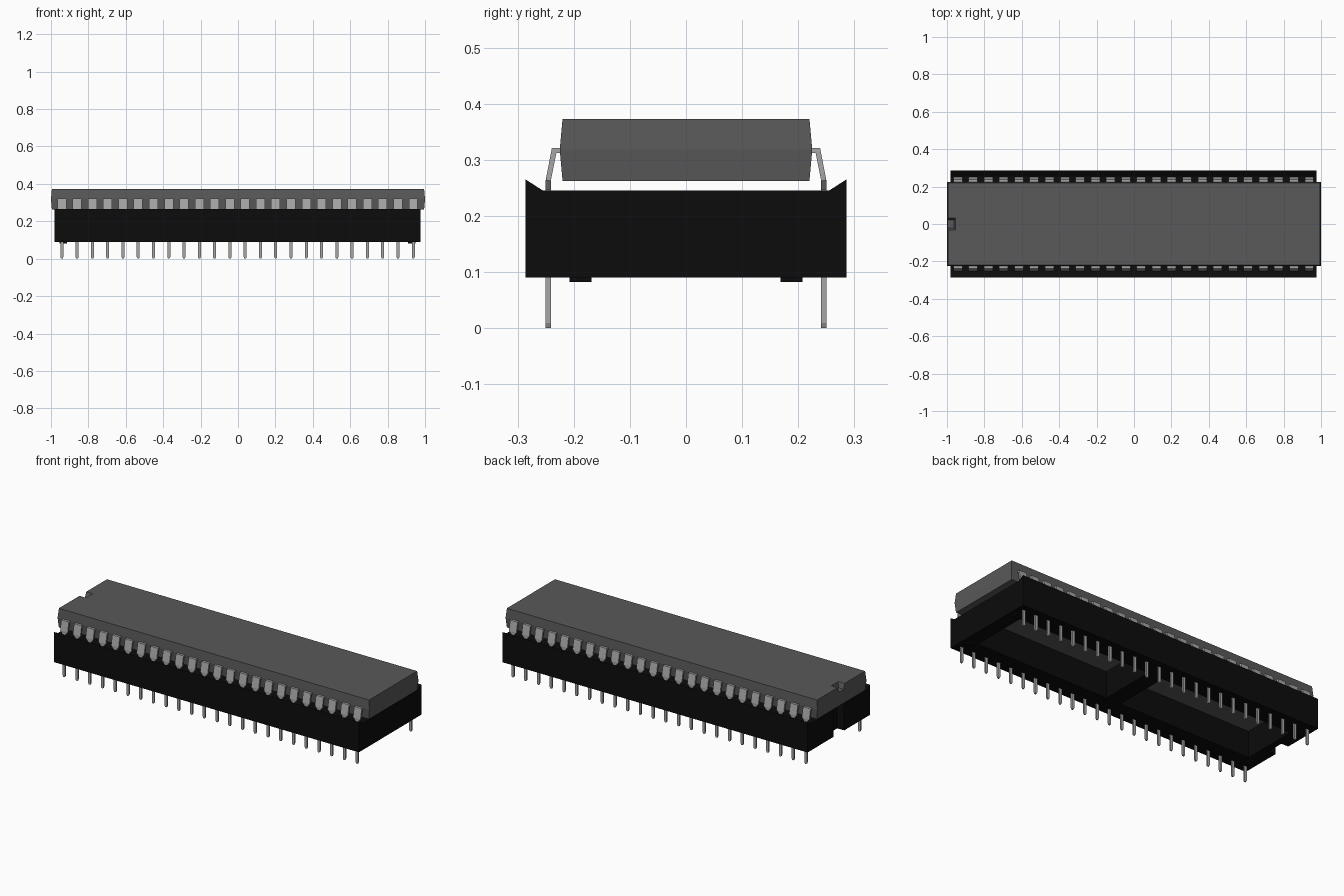
import bpy, bmesh, math
from mathutils import Vector

cube = bpy.data.objects.get("Cube")
if cube:
    bpy.data.objects.remove(cube, do_unlink=True)


def material(name, value, rough):
    m = bpy.data.materials.new(name)
    m.use_nodes = True
    col = (value, value, value, 1)
    m.diffuse_color = col
    bsdf = next(n for n in m.node_tree.nodes if n.type == 'BSDF_PRINCIPLED')
    bsdf.inputs["Base Color"].default_value = col
    bsdf.inputs["Roughness"].default_value = rough
    return m


CHIP = material("chip grey", 0.1, 0.6)
SOCKET = material("socket black", 0.0035, 0.6)
METAL = material("pin metal", 0.38, 0.5)


def loft(bm, rings):
    """Skin equal-sized rings of points and cap both ends."""
    loops = [[bm.verts.new(p) for p in ring] for ring in rings]
    n = len(loops[0])
    for a, b in zip(loops, loops[1:]):
        for i in range(n):
            bm.faces.new((a[i], a[(i + 1) % n], b[(i + 1) % n], b[i]))
    bm.faces.new(loops[0][::-1])
    bm.faces.new(loops[-1])


def rect(cx, cy, hx, hy, z):
    return [(cx + sx * hx, cy + sy * hy, z)
            for sx, sy in ((-1, -1), (1, -1), (1, 1), (-1, 1))]


def box(bm, x0, x1, y0, y1, z0, z1):
    cx, cy, hx, hy = (x0 + x1) / 2, (y0 + y1) / 2, (x1 - x0) / 2, (y1 - y0) / 2
    loft(bm, [rect(cx, cy, hx, hy, z0), rect(cx, cy, hx, hy, z1)])


def finish(bm, name, mat):
    bmesh.ops.recalc_face_normals(bm, faces=bm.faces)
    me = bpy.data.meshes.new(name)
    bm.to_mesh(me)
    bm.free()
    me.materials.append(mat)
    ob = bpy.data.objects.new(name, me)
    bpy.context.collection.objects.link(ob)
    return ob


# Chip body with drafted sides, and the orientation notch in its -x end
bm = bmesh.new()
loft(bm, [rect(0, 0, 0.995, 0.220, 0.262),
          rect(0, 0, 1.000, 0.225, 0.318),
          rect(0, 0, 0.995, 0.220, 0.373)])
chip = finish(bm, "chip_body", CHIP)

bm = bmesh.new()
loft(bm, [rect(-1.0, 0, 0.038, 0.022, 0.343),
          rect(-1.0, 0, 0.046, 0.032, 0.374),
          rect(-1.0, 0, 0.046, 0.032, 0.400)])
cutter = finish(bm, "notch_cutter", CHIP)
cutter.hide_render = True
mod = chip.modifiers.new("notch", 'BOOLEAN')
mod.operation = 'DIFFERENCE'
mod.solver = 'EXACT'
mod.object = cutter
bpy.context.view_layer.objects.active = chip
bpy.ops.object.modifier_apply(modifier="notch")
bpy.data.objects.remove(cutter, do_unlink=True)

# Socket: two side rails with raised lips, grooved end wall, plain end wall, bar
X0, X1, WIN = -0.98, 0.976, 0.165
Z0, Z1 = 0.09, 0.245
bm = bmesh.new()
rail = [(WIN, Z0), (0.286, Z0), (0.286, 0.265), (0.255, Z1), (WIN, Z1)]
for s in (-1, 1):
    loft(bm, [[(x, s * y, z) for y, z in rail] for x in (X0, X1)])
box(bm, 0.895, X1, -WIN, WIN, Z0, Z1)
box(bm, -0.05, 0.045, -WIN, WIN, Z0, Z1)
groove = [(-0.897, -WIN), (-0.897, WIN), (X0, WIN), (X0, 0.05),
          (X0 + 0.045, 0.05), (X0 + 0.045, -0.05), (X0, -0.05), (X0, -WIN)]
loft(bm, [[(x, y, z) for x, y in groove] for z in (Z0, Z1)])
finish(bm, "socket_frame", SOCKET)

# Small standoff feet under the socket
bm = bmesh.new()
for x in (-0.935, 0.93):
    for s in (-1, 1):
        box(bm, x - 0.02, x + 0.02, s * 0.188 - 0.02, s * 0.188 + 0.02, 0.082, Z0 + 0.005)
finish(bm, "socket_feet", SOCKET)

# Pin rows: 24 per side
PINS = [-0.942 + i * 1.879 / 23 for i in range(24)]
# Chip lead sections: outer (y, z), inner (y, z), half width
LEAD = [((0.220, 0.321), (0.220, 0.312), 0.024),
        ((0.239, 0.321), (0.231, 0.312), 0.024),
        ((0.250, 0.264), (0.241, 0.262), 0.024),
        ((0.250, 0.247), (0.241, 0.247), 0.010),
        ((0.250, 0.235), (0.241, 0.235), 0.010)]
# Socket pin sections: z, half width
TAIL = [(0.0, 0.004), (0.009, 0.008), (0.1, 0.008)]

for s, side in ((-1, "front"), (1, "back")):
    leads, tails = bmesh.new(), bmesh.new()
    for x in PINS:
        loft(leads, [[(x - w, s * o[0], o[1]), (x + w, s * o[0], o[1]),
                      (x + w, s * i[0], i[1]), (x - w, s * i[0], i[1])]
                     for o, i, w in LEAD])
        loft(tails, [rect(x, s * 0.2455, w, 0.0045, z) for z, w in TAIL])
    finish(leads, side + "_chip_leads", METAL)
    finish(tails, side + "_socket_pins", METAL)
